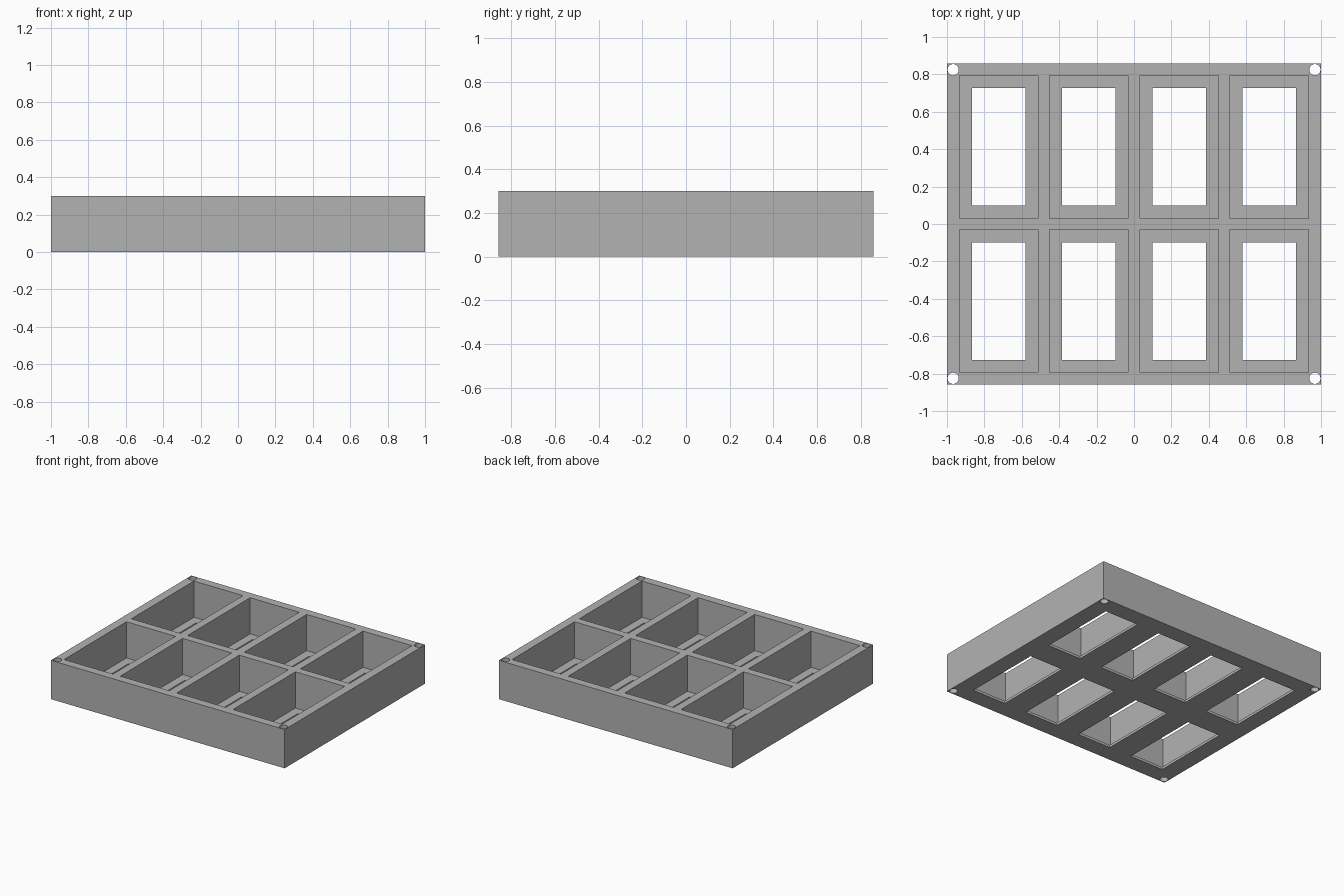
import bpy
import bmesh
from mathutils import Matrix, Vector

default = bpy.data.objects.get("Cube")
if default:
    bpy.data.objects.remove(default, do_unlink=True)

DEPTH, HEIGHT, FLOOR = 1.716, 0.3, 0.02
POCKET, WINDOW = (0.42, 0.764), (0.288, 0.628)
SIGNS = (-1, 1)

grey = bpy.data.materials.new("plain grey")
grey.use_nodes = True
colour = (0.45, 0.45, 0.45, 1)
grey.diffuse_color = colour
grey.node_tree.nodes["Principled BSDF"].inputs["Base Color"].default_value = colour


def add_box(bm, x, y, size, bottom, top):
    matrix = Matrix.Translation((x, y, (bottom + top) / 2)) @ Matrix.Diagonal(
        Vector((*size, top - bottom, 1)))
    bmesh.ops.create_cube(bm, size=1, matrix=matrix)


def make_object(name, bm):
    mesh = bpy.data.meshes.new(name)
    bm.to_mesh(mesh)
    bm.free()
    mesh.materials.append(grey)
    obj = bpy.data.objects.new(name, mesh)
    bpy.context.collection.objects.link(obj)
    return obj


# Solid tray block
bm = bmesh.new()
add_box(bm, 0, 0, (2, DEPTH), 0, HEIGHT)
tray = make_object("compartment_tray", bm)

# Cutters for the pockets, the floor windows and the corner holes
centres = [(sx * x, sy * 0.412) for x in (0.242, 0.723) for sx in SIGNS for sy in SIGNS]
pockets, windows, holes = bmesh.new(), bmesh.new(), bmesh.new()
for x, y in centres:
    add_box(pockets, x, y, POCKET, FLOOR, HEIGHT + 0.1)
    add_box(windows, x, y, WINDOW, -0.1, HEIGHT + 0.1)
for sx in SIGNS:
    for sy in SIGNS:
        bmesh.ops.create_cone(
            holes, cap_ends=True, segments=32, radius1=0.03, radius2=0.03, depth=1,
            matrix=Matrix.Translation((sx * 0.967, sy * 0.825, HEIGHT / 2)))

# Cut the tray, then discard the cutters
bpy.context.view_layer.objects.active = tray
for name, bm in (("pocket_cutter", pockets), ("window_cutter", windows), ("hole_cutter", holes)):
    cutter = make_object(name, bm)
    cutter.hide_render = True
    modifier = tray.modifiers.new(name, "BOOLEAN")
    modifier.operation = "DIFFERENCE"
    modifier.solver = "EXACT"
    modifier.object = cutter
    bpy.ops.object.modifier_apply(modifier=name)
    bpy.data.objects.remove(cutter, do_unlink=True)

# Smooth hole walls, crisp edges
bpy.ops.object.select_all(action="DESELECT")
tray.select_set(True)
bpy.ops.object.shade_smooth_by_angle()
